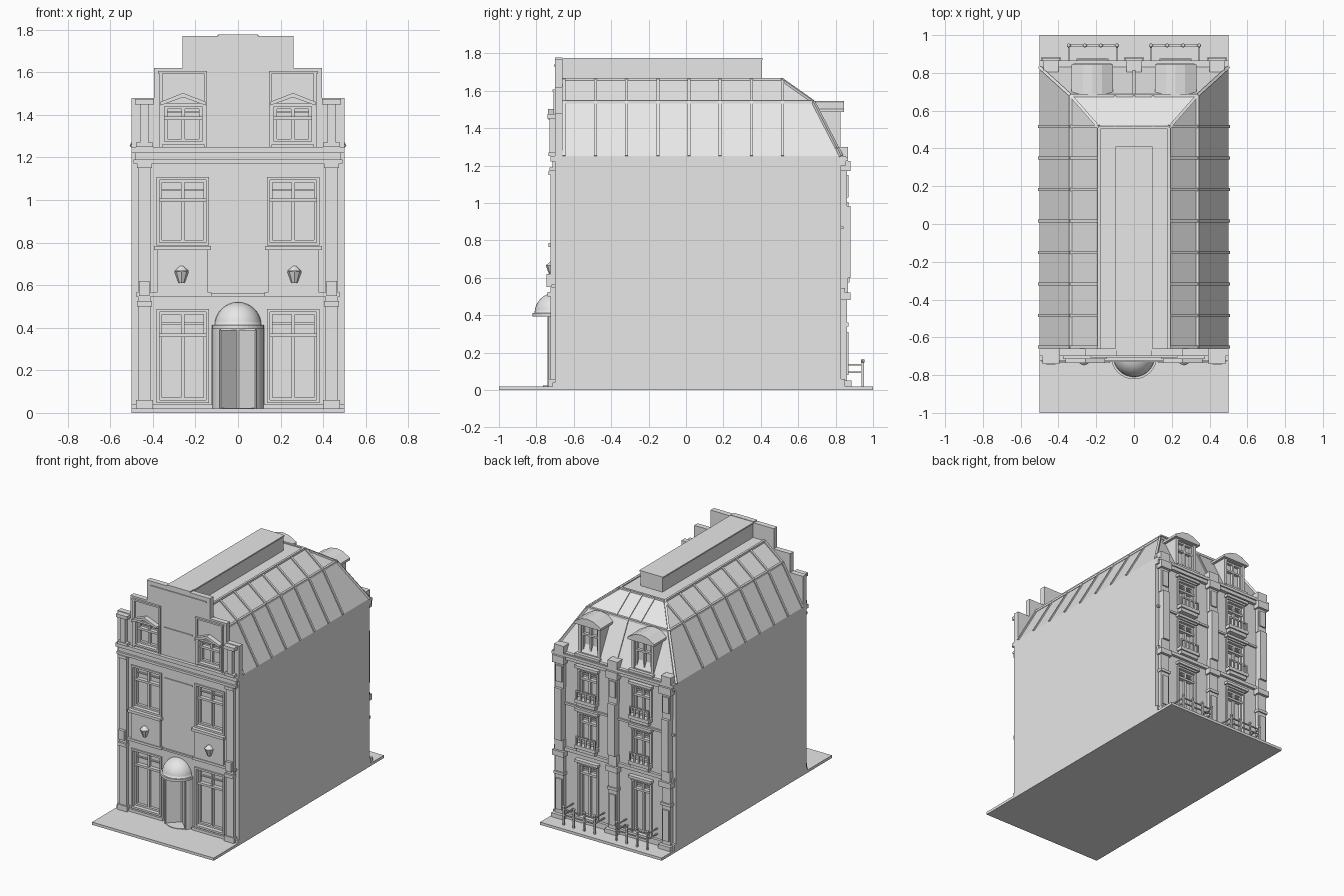
import bpy, bmesh, math
from mathutils import Vector, Matrix

default_cube = bpy.data.objects.get("Cube")
if default_cube:
    bpy.data.objects.remove(default_cube, do_unlink=True)

stone = bpy.data.materials.new("plain grey stone")
stone.use_nodes = True
stone.diffuse_color = (0.8, 0.8, 0.8, 1)
stone.node_tree.nodes["Principled BSDF"].inputs["Base Color"].default_value = stone.diffuse_color


def finish(name, bm, smooth=False):
    bmesh.ops.recalc_face_normals(bm, faces=bm.faces)
    mesh = bpy.data.meshes.new(name)
    bm.to_mesh(mesh)
    bm.free()
    mesh.materials.append(stone)
    obj = bpy.data.objects.new(name, mesh)
    bpy.context.collection.objects.link(obj)
    for poly in mesh.polygons:
        poly.use_smooth = smooth
    return obj


def add_box(bm, x, y, z):
    """Add a box from three (low, high) ranges."""
    size = [hi - lo for lo, hi in (x, y, z)]
    mid = [(hi + lo) / 2 for lo, hi in (x, y, z)]
    bmesh.ops.create_cube(bm, size=1, matrix=Matrix.Translation(mid) @ Matrix.Diagonal((*size, 1)))


def boxes(name, items, mirror=False):
    bm = bmesh.new()
    for x, y, z in items:
        add_box(bm, x, y, z)
        if mirror:
            add_box(bm, (-x[1], -x[0]), y, z)
    return finish(name, bm)


def add_beam(bm, start, end, width, up=Vector((0, 0, 1))):
    """Add a square bar between two points."""
    a, b = Vector(start), Vector(end)
    along = (b - a).normalized()
    side = along.cross(up).normalized()
    top = side.cross(along)
    turn = Matrix((side, along, top)).transposed().to_4x4()
    size = Matrix.Diagonal((width, (b - a).length, width, 1))
    bmesh.ops.create_cube(bm, size=1, matrix=Matrix.Translation((a + b) / 2) @ turn @ size)


def prism(name, outline, y0, y1):
    """Extrude an x-z outline along y."""
    bm = bmesh.new()
    face = bm.faces.new([bm.verts.new((x, y0, z)) for x, z in outline])
    new = bmesh.ops.extrude_face_region(bm, geom=[face])["geom"]
    bmesh.ops.translate(bm, vec=(0, y1 - y0, 0), verts=[v for v in new if isinstance(v, bmesh.types.BMVert)])
    return finish(name, bm)


def pierced_wall(name, steps, holes, y0, y1):
    """Stepped wall with rectangular openings; steps are (half width, top)."""
    xs = {s * w for w, t in steps for s in (-1, 1)} | {v for h in holes for v in h[0]}
    zs = {t for w, t in steps} | {v for h in holes for v in h[1]} | {0.02}
    xs, zs = sorted(xs), sorted(zs)
    bm = bmesh.new()
    for xa, xb in zip(xs, xs[1:]):
        for za, zb in zip(zs, zs[1:]):
            x, z = (xa + xb) / 2, (za + zb) / 2
            solid = any(abs(x) < w and z < t for w, t in steps)
            open_ = any(h[0][0] < x < h[0][1] and h[1][0] < z < h[1][1] for h in holes)
            if solid and not open_:
                bm.faces.new([bm.verts.new((u, y0, v)) for u, v in ((xa, za), (xb, za), (xb, zb), (xa, zb))])
    bmesh.ops.remove_doubles(bm, verts=bm.verts, dist=1e-5)
    new = bmesh.ops.extrude_face_region(bm, geom=bm.faces[:])["geom"]
    bmesh.ops.translate(bm, vec=(0, y1 - y0, 0), verts=[v for v in new if isinstance(v, bmesh.types.BMVert)])
    bmesh.ops.dissolve_limit(bm, angle_limit=0.01, verts=bm.verts, edges=bm.edges)
    return finish(name, bm)


def frame(x, y, z, w):
    """Four bars lying just inside a rectangle."""
    (a, b), (c, d) = x, z
    return [((a, a + w), y, z), ((b - w, b), y, z),
            ((a + w, b - w), y, (c, c + w)), ((a + w, b - w), y, (d - w, d))]


def window(name, x, z, glass, face, transom, trim):
    """Sash and cross bars in an opening, with a raised surround."""
    out = 1 if face > glass else -1
    span = lambda a, b: tuple(sorted((a, b)))
    deep = span(glass, glass + out * 0.02)
    mid = sum(x) / 2
    items = frame(x, deep, z, 0.013)
    items.append(((mid - .008, mid + .008), deep, z))
    items.append((x, span(glass, glass + out * .028), (transom - .008, transom + .008)))
    bar = (transom + z[1]) / 2
    items.append((x, span(glass, glass + out * .012), (bar - .004, bar + .004)))
    big = ((x[0] - trim, x[1] + trim), (z[0] - trim, z[1] + trim))
    items += frame(big[0], span(face - out * .002, face + out * .01), big[1], trim)
    boxes(name, items, mirror=True)


# Ground slab and main block
boxes("ground_slab", [((-.5, .5), (-1, 1), (0, .02))])
boxes("main_block", [((-.5, .5), (-.66, .8), (.02, 1.25))])

# Mansard roof: rings of (half width, back edge, height)
rings = [(.5, .83, 1.25), (.335, .68, 1.54), (.185, .51, 1.66)]
bm = bmesh.new()
loops = [[bm.verts.new(p) for p in ((-w, -.66, z), (w, -.66, z), (w, b, z), (-w, b, z))] for w, b, z in rings]
for low, high in zip(loops, loops[1:]):
    for i in range(4):
        j = (i + 1) % 4
        bm.faces.new((low[i], low[j], high[j], high[i]))
bm.faces.new(loops[0])
bm.faces.new(loops[-1])
finish("mansard_roof", bm)
boxes("roof_ridge_box", [((-.09, .09), (-.67, .405), (1.65, 1.765)), ((-.097, .097), (-.67, .41), (1.765, 1.775))])

# Standing seams, hips and the lips at each change of slope
bm = bmesh.new()
for s in (-1, 1):
    for (w0, b0, z0), (w1, b1, z1) in zip(rings, rings[1:]):
        for k in range(8):
            y = -.652 + k * .167
            add_beam(bm, (s * w0, y, z0), (s * w1, y, z1), .016)
        add_beam(bm, (s * w0, b0, z0), (s * w1, b1, z1), .016)
    for x in (0, .1):
        add_beam(bm, (s * x, .68, 1.54), (s * x, .51, 1.66), .012)
    for w, b, z in rings[1:]:
        add_beam(bm, (s * w, -.66, z), (s * w, b, z), .016)
        add_beam(bm, (0, b, z), (s * w, b, z), .016)
add_beam(bm, (0, .83, 1.25), (0, .68, 1.54), .014)
finish("roof_seams", bm)

# Front wall with stepped gable
ground, upper, attic = ((.15, .37), (.06, .475)), ((.15, .37), (.8, 1.095)), ((.17, .345), (1.275, 1.44))
flip = lambda h: ((-h[0][1], -h[0][0]), h[1])
holes = [ground, upper, attic]
pierced_wall("front_wall", [(.5, 1.48), (.395, 1.62), (.26, 1.77)],
             holes + [flip(h) for h in holes] + [((-.122, .122), (.02, .395))], -.7, -.66)
for label, (x, z), transom in (("ground", ground, .365), ("upper", upper, 1.0), ("attic", attic, 1.385)):
    window(label + "_front_windows", x, z, -.66, -.7, transom, .014)

# Front mouldings
boxes("front_cornices", [((-.5, .5), (-.725, -.66), (1.222, 1.25)), ((-.485, .485), (-.715, -.7), (1.19, 1.222)),
                         ((-.49, .49), (-.73, -.7), (1.172, 1.19)), ((-.125, .125), (-.712, -.7), (.547, .56)),
                         ((-.115, .115), (-.707, -.7), (1.075, 1.085)), ((-.115, .115), (-.707, -.7), (1.45, 1.46)),
                         ((-.23, .23), (-.707, -.7), (1.73, 1.74)), ((-.095, .095), (-.7, -.66), (1.77, 1.778))])
boxes("front_side_trim", [((.125, .48), (-.72, -.7), (.547, .565)), ((.127, .395), (-.735, -.7), (.765, .785)),
                          ((.14, .38), (-.715, -.7), (.565, .765)), ((.12, .5), (-.715, -.7), (.02, .04)),
                          ((.145, .375), (-.715, -.7), (1.595, 1.607)), ((.145, .16), (-.708, -.7), (1.25, 1.595)),
                          ((.355, .37), (-.708, -.7), (1.25, 1.595))], mirror=True)
boxes("front_pilasters", [((.41, .47), (-.725, -.7), (.02, 1.17)), ((.42, .46), (-.73, -.7), (1.25, 1.45)),
                          ((.395, .485), (-.74, -.7), (1.45, 1.475)), ((.405, .475), (-.735, -.7), (1.15, 1.172)),
                          ((.405, .475), (-.74, -.7), (.5, .525)), ((.415, .465), (-.745, -.7), (.55, .62)),
                          ((.4, .48), (-.735, -.7), (.02, .06)), ((.4, .48), (-.735, -.7), (1.25, 1.27))], mirror=True)
for s in (-1, 1):
    eave = [(-.105, 1.445), (-.105, 1.462), (0, 1.503), (.105, 1.462), (.105, 1.445), (0, 1.483)]
    prism("attic_pediment", [(s * .258 + x, z) for x, z in eave], -.737, -.7)

# Wall lamps
for s in (-1, 1):
    bm = bmesh.new()
    for low, high, h, z in ((.014, .034, .055, .637), (.034, .008, .025, .678)):
        bmesh.ops.create_cone(bm, cap_ends=True, segments=8, radius1=low, radius2=high, depth=h,
                              matrix=Matrix.Translation((s * .265, -.715, z)))
    finish("wall_lamp", bm)

# Revolving door: curved side panels, crossed wings, floor disc
bm = bmesh.new()
for s in (-1, 1):
    rows = []
    for k in range(9):
        a = math.radians(-46 + k * 11.5)
        rows.append([bm.verts.new((s * r * math.cos(a), -.65 + r * math.sin(a), z))
                     for r, z in ((.122, .02), (.122, .395), (.114, .395), (.114, .02))])
    for p, q in zip(rows, rows[1:]):
        for i in range(4):
            bm.faces.new((p[i], p[i - 1], q[i - 1], q[i]))
    bm.faces.new(rows[0])
    bm.faces.new(rows[-1])
    add_beam(bm, (s * .083, -.737, .02), (s * .083, -.737, .39), .008, Vector((0, 1, 0)))
finish("door_drum", bm)
bm = bmesh.new()
for angle in (45, 135):
    turn = Matrix.Translation((0, -.65, .205)) @ Matrix.Rotation(math.radians(angle), 4, "Z")
    bmesh.ops.create_cube(bm, size=1, matrix=turn @ Matrix.Diagonal((.23, .006, .37, 1)))
bmesh.ops.create_cone(bm, cap_ends=True, segments=32, radius1=.115, radius2=.115, depth=.024,
                      matrix=Matrix.Translation((0, -.65, .012)))
finish("door_wings", bm)

# Dome over the door
bm = bmesh.new()
bmesh.ops.create_uvsphere(bm, u_segments=32, v_segments=16, radius=.11)
bmesh.ops.bisect_plane(bm, geom=bm.verts[:] + bm.edges[:] + bm.faces[:], plane_co=(0, 0, 0),
                       plane_no=(0, 0, -1), clear_outer=True)
bmesh.ops.translate(bm, vec=(0, -.7, .41), verts=bm.verts)
finish("door_dome", bm, smooth=True)
bm = bmesh.new()
bmesh.ops.create_cone(bm, cap_ends=True, segments=32, radius1=.122, radius2=.122, depth=.018,
                      matrix=Matrix.Translation((0, -.7, .403)))
finish("dome_rim", bm)

# Back wall and windows, with balconies and hoods
bay = (.15, .29)
floors = [(.06, .44), (.62, .82), (.96, 1.14)]
back_holes = [(bay, z) for z in floors]
pierced_wall("back_wall", [(.5, 1.25)], back_holes + [flip(h) for h in back_holes], .8, .83)
for z in floors:
    window("back_windows", bay, z, .8, .83, z[1] - .06, .014)
    boxes("window_hood", [((.125, .315), (.83, .862), (z[1] + .025, z[1] + .045)),
                          ((.14, .3), (.83, .85), (z[1] + .012, z[1] + .025))], mirror=True)
for low, high in floors[1:]:
    boxes("window_balcony", [((.135, .305), (.83, .875), (low - .045, low - .02)),
                             ((.14, .3), (.862, .87), (low + .035, low + .045)),
                             ((.145, .295), (.83, .865), (low - .07, low - .045))]
          + [((x - .005, x + .005), (.86, .87), (low - .02, low + .04)) for x in (.145, .183, .22, .257, .295)], mirror=True)

# Back pilasters as stacked blocks: (half width, depth, z range)
blocks = [(.05, .885, (.02, .05)), (.035, .86, (.05, .34)), (.025, .87, (.08, .31)), (.042, .87, (.34, .36)),
          (.035, .86, (.36, .48)), (.048, .88, (.48, .52)), (.035, .865, (.52, .6)), (.03, .88, (.6, .985)),
          (.035, .86, (.985, 1.17)), (.025, .87, (1.03, 1.15)), (.048, .88, (1.17, 1.225)), (.04, .865, (1.225, 1.3))]
for x in (-.44, 0, .44):
    boxes("back_pilaster", [((x - w, x + w), (.8, d), z) for w, d, z in blocks])
boxes("back_courses", [((-.5, .5), (.83, .855), (1.2, 1.25)), ((-.5, .5), (.83, .865), (1.225, 1.245)),
                       ((-.49, .49), (.83, .85), (.52, .545)), ((-.49, .49), (.83, .843), (.86, .875)),
                       ((-.5, .5), (.83, .85), (.02, .06))])

# Dormers
dormer = frame((.13, .31), (.78, .825), (1.25, 1.5), .022) + frame((.152, .288), (.79, .81), (1.272, 1.478), .012)
dormer += [((.13, .31), (.66, .79), (1.25, 1.5)), ((.213, .227), (.79, .81), (1.27, 1.48)),
           ((.15, .29), (.79, .812), (1.4, 1.413)), ((.12, .32), (.78, .85), (1.25, 1.268))]
boxes("dormers", dormer, mirror=True)
for s in (-1, 1):
    roof = [(-.11, 1.485), (-.11, 1.502), (-.05, 1.535), (0, 1.545), (.05, 1.535), (.11, 1.502), (.11, 1.485)]
    prism("dormer_roof", [(s * .22 + x, z) for x, z in roof], .66, .845)

# Garden railings behind the house
bm = bmesh.new()
for s in (-1, 1):
    for x in (.09, .175, .26, .345):
        add_box(bm, (s * x - .006, s * x + .006), (.939, .951), (.02, .15))
        bmesh.ops.create_uvsphere(bm, u_segments=8, v_segments=6, radius=.011,
                                  matrix=Matrix.Translation((s * x, .945, .155)))
    for z in (.095, .135):
        add_beam(bm, (s * .09, .945, z), (s * .345, .945, z), .008)
        for x in (.09, .345):
            add_beam(bm, (s * x, .83, z), (s * x, .945, z), .008)
finish("back_railings", bm)
